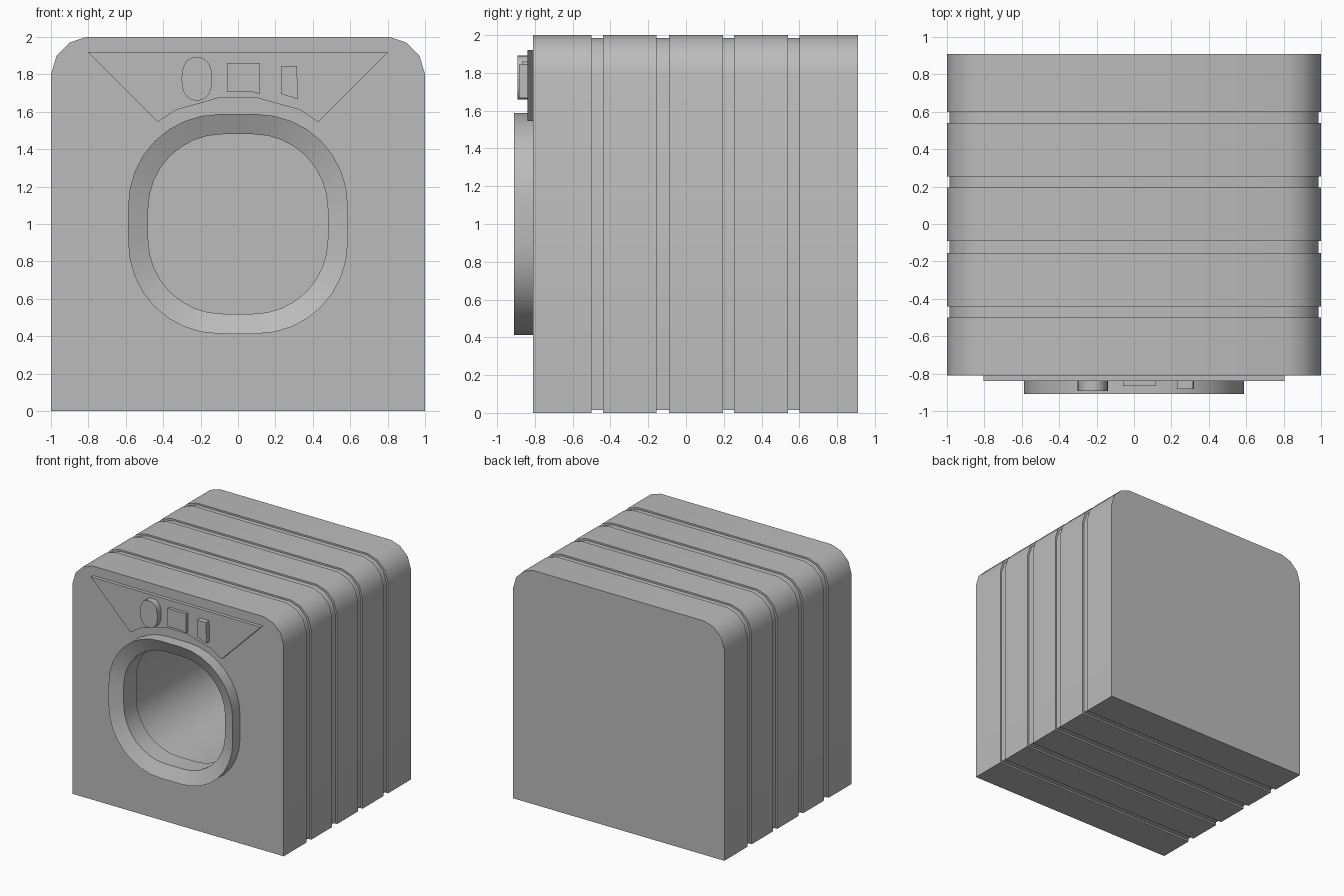
import bpy, bmesh, math

if "Cube" in bpy.data.objects:
    bpy.data.objects.remove(bpy.data.objects["Cube"])

grey = bpy.data.materials.new("plain grey")
grey.diffuse_color = (0.5, 0.5, 0.5, 1)
grey.use_nodes = True
grey.node_tree.nodes["Principled BSDF"].inputs["Base Color"].default_value = grey.diffuse_color


def loft(name, sections, cap_start=True, cap_end=True):
    """Skin a list of (xz profile, y) sections, running front to back."""
    bm = bmesh.new()
    rings = [[bm.verts.new((x, y, z)) for x, z in pts] for pts, y in sections]
    n = len(rings[0])
    for a, b in zip(rings, rings[1:]):
        for i in range(n):
            j = (i + 1) % n
            bm.faces.new((a[i], b[i], b[j], a[j]))
    if cap_start:
        bm.faces.new(rings[0])
    if cap_end:
        bm.faces.new(rings[-1][::-1])
    if cap_start and cap_end:
        bmesh.ops.recalc_face_normals(bm, faces=bm.faces)
    mesh = bpy.data.meshes.new(name)
    bm.to_mesh(mesh)
    bm.free()
    mesh.materials.append(grey)
    ob = bpy.data.objects.new(name, mesh)
    bpy.context.collection.objects.link(ob)
    return ob


def activate(ob):
    bpy.ops.object.select_all(action='DESELECT')
    ob.select_set(True)
    bpy.context.view_layer.objects.active = ob


def smooth(ob):
    activate(ob)
    bpy.ops.object.shade_smooth_by_angle(angle=math.radians(32))


def round_square(r, segs=8):
    """Nearly circular profile with four short flats, centred on z = 1."""
    f = r * 0.17
    pts = []
    for q, (sx, sz) in enumerate([(1, 1), (-1, 1), (-1, -1), (1, -1)]):
        for k in range(segs + 1):
            a = (q + k / segs) * math.pi / 2
            pts.append((sx * f + (r - f) * math.cos(a), 1 + sz * f + (r - f) * math.sin(a)))
    return pts


# Cabinet with four shallow grooves wrapping around it
half = [(1, 0), (1, 1.8), (0.97, 1.9), (0.9, 1.97), (0.81, 2.0)]
outer = half + [(-x, z) for x, z in reversed(half)]
inset = [(x * 0.986, 1 + (z - 1) * 0.986) for x, z in outer]
sections = [(outer, -0.81)]
for y0, y1 in [(-0.5, -0.44), (-0.155, -0.09), (0.195, 0.255), (0.54, 0.6)]:
    sections += [(outer, y0), (inset, y0), (inset, y1), (outer, y1)]
sections.append((outer, 0.91))
cabinet = loft("cabinet", sections)

# Drum hollow cut into the cabinet
cutter = loft("drum_cutter", [(round_square(0.49), -0.95), (round_square(0.49), 0.8)])
mod = cabinet.modifiers.new("drum_hole", 'BOOLEAN')
mod.operation = 'DIFFERENCE'
mod.solver = 'EXACT'
mod.object = cutter
activate(cabinet)
bpy.ops.object.modifier_apply(modifier=mod.name)
bpy.data.objects.remove(cutter)
smooth(cabinet)

# Door ring: outer wall, bevelled inner lip, short inner sleeve
ring = [(0.587, -0.81), (0.587, -0.91), (0.48, -0.86), (0.48, -0.69), (0.49, -0.69)]
smooth(loft("door_ring", [(round_square(r), y) for r, y in ring][::-1], False, False))

# Control panel plate, mirrored left to right
side = [(0.1, 1.675), (0.33, 1.61), (0.43, 1.545), (0.805, 1.92)]
plate = side + [(-x, z) for x, z in reversed(side)]
loft("control_panel", [(plate, -0.84), (plate, -0.805)])

# Dial, display and button
dial = []
for k in range(20):
    c, s = math.cos(k * math.pi / 10), math.sin(k * math.pi / 10)
    dial.append((-0.22 + 0.082 * math.copysign(abs(c) ** 0.85, c),
                 1.776 + 0.117 * math.copysign(abs(s) ** 0.85, s)))
smooth(loft("dial", [(dial, -0.892), (dial, -0.835)]))
display = [(-0.06, 1.705), (0.08, 1.705), (0.117, 1.695), (0.117, 1.86), (-0.06, 1.86)]
loft("display", [(display, -0.867), (display, -0.835)])
button = [(0.23, 1.695), (0.32, 1.668), (0.315, 1.845), (0.23, 1.845)]
loft("button", [(button, -0.883), (button, -0.835)])
